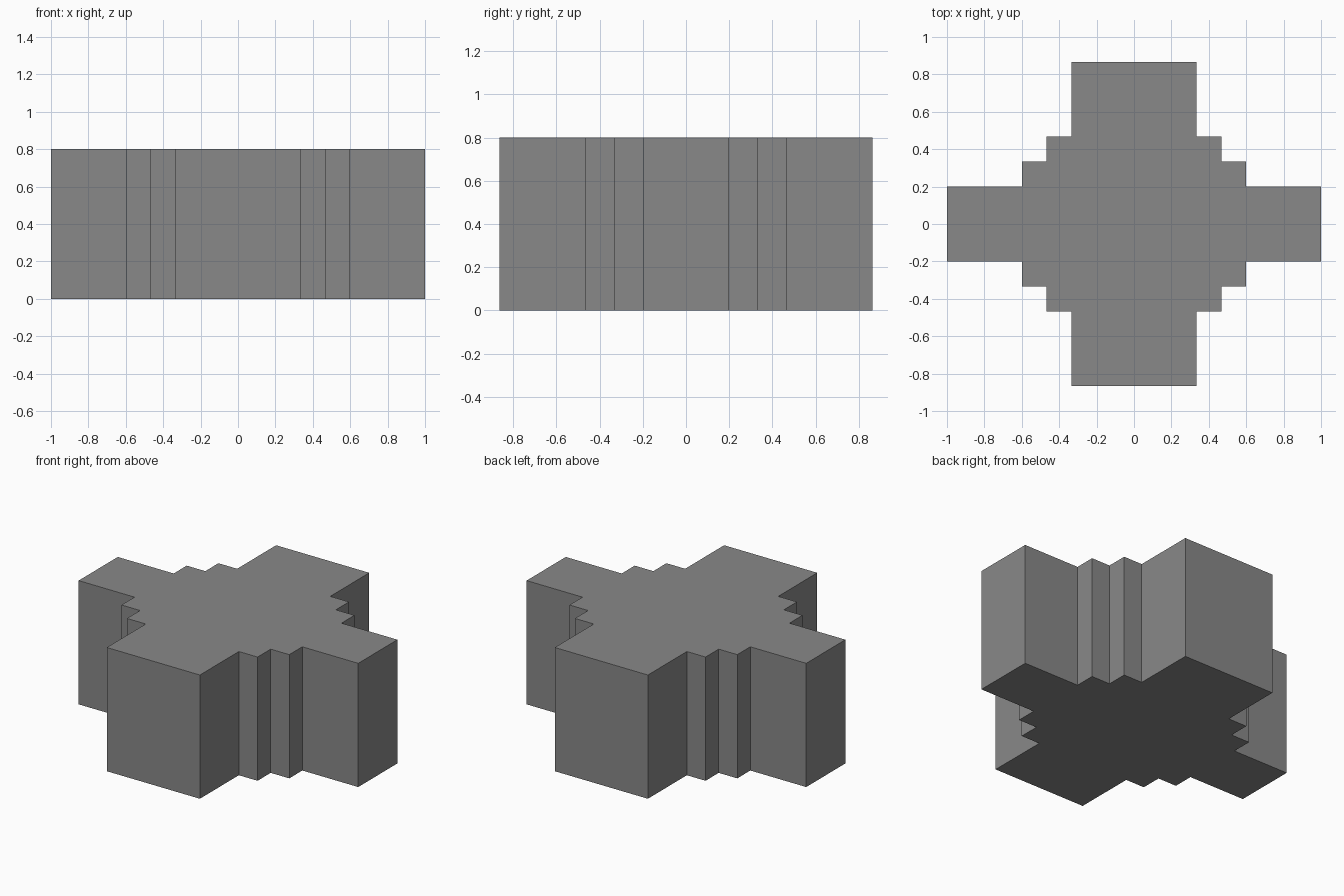
import bpy
import bmesh

cube = bpy.data.objects.get("Cube")
if cube:
    bpy.data.objects.remove(cube, do_unlink=True)

HEIGHT = 0.8

# Plain grey material
grey = bpy.data.materials.new("grey")
grey.use_nodes = True
colour = (0.25, 0.25, 0.25, 1)
grey.diffuse_color = colour
grey.node_tree.nodes["Principled BSDF"].inputs["Base Color"].default_value = colour

# Stepped outline of one quarter, from the side arm round to the front/back arm
quarter = [(1, 0.2), (0.6, 0.2), (0.6, 0.333), (0.467, 0.333),
           (0.467, 0.467), (0.333, 0.467), (0.333, 0.865)]

# Mirror the quarter into a full counter-clockwise outline
half = quarter + [(-x, y) for x, y in reversed(quarter)]
outline = half + [(x, -y) for x, y in reversed(half)]

# Extrude the outline into the stepped cross block
bm = bmesh.new()
base = bm.faces.new([bm.verts.new((x, y, 0)) for x, y in outline])
extruded = bmesh.ops.extrude_face_region(bm, geom=[base], use_keep_orig=True)
top_verts = [g for g in extruded["geom"] if isinstance(g, bmesh.types.BMVert)]
bmesh.ops.translate(bm, verts=top_verts, vec=(0, 0, HEIGHT))
bmesh.ops.recalc_face_normals(bm, faces=bm.faces)

mesh = bpy.data.meshes.new("stepped_cross_block")
bm.to_mesh(mesh)
bm.free()
mesh.materials.append(grey)
block = bpy.data.objects.new("stepped_cross_block", mesh)
bpy.context.collection.objects.link(block)
